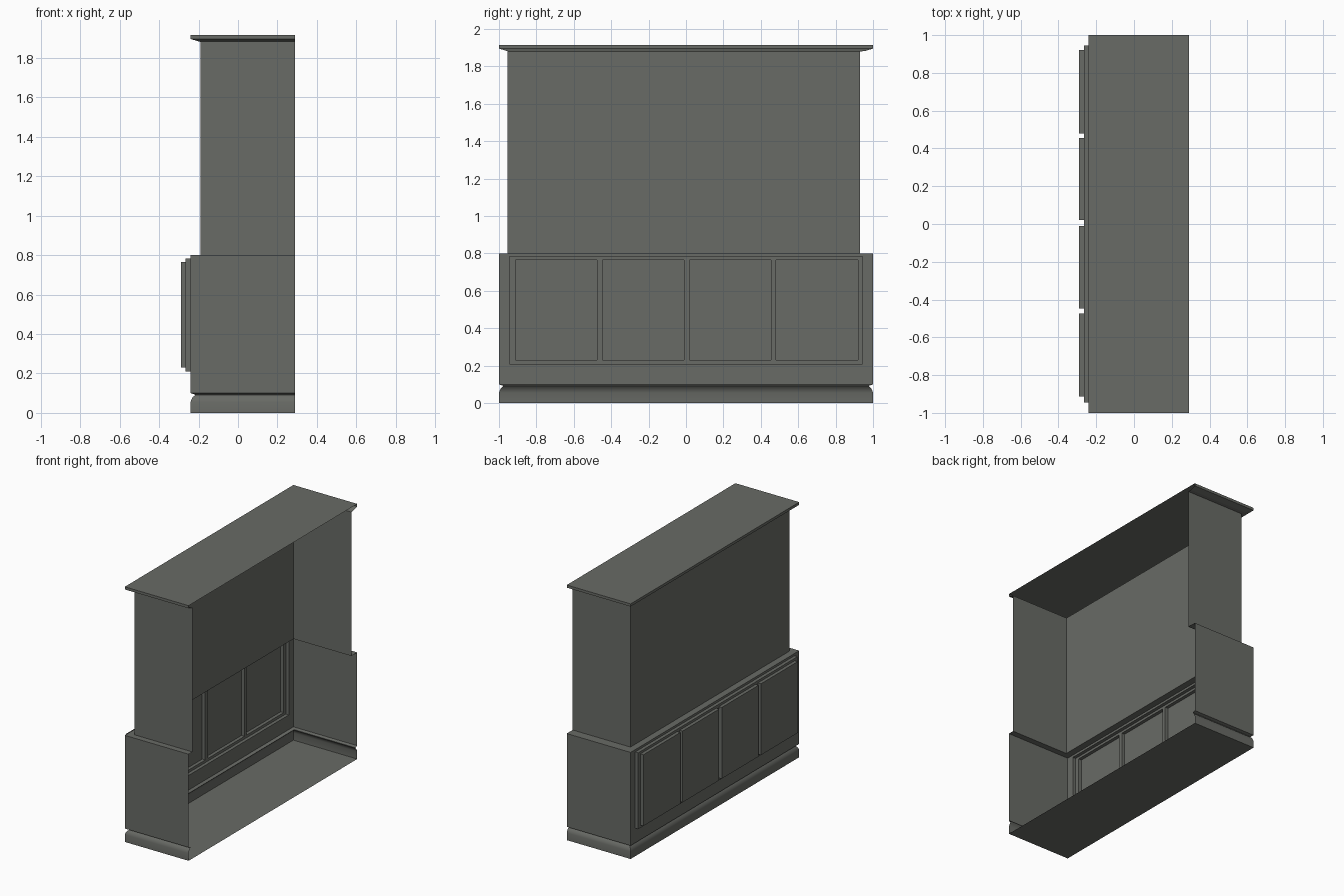
import bpy, bmesh

if "Cube" in bpy.data.objects:
    bpy.data.objects.remove(bpy.data.objects["Cube"])

BACK = 0.29   # open rear edge of the shell

grey = bpy.data.materials.new("dark_grey")
grey.diffuse_color = (0.14, 0.146, 0.132, 1)
grey.use_nodes = True
grey.node_tree.nodes["Principled BSDF"].inputs["Base Color"].default_value = grey.diffuse_color


def finish(name, bm, smooth=False):
    bmesh.ops.remove_doubles(bm, verts=bm.verts, dist=0.0005)
    me = bpy.data.meshes.new(name)
    bm.to_mesh(me)
    bm.free()
    me.materials.append(grey)
    ob = bpy.data.objects.new(name, me)
    bpy.context.collection.objects.link(ob)
    if smooth:
        bpy.context.view_layer.objects.active = ob
        ob.select_set(True)
        bpy.ops.object.shade_smooth_by_angle(angle=0.6)
        ob.select_set(False)


def quad(bm, pts):
    bm.faces.new([bm.verts.new(p) for p in pts])


def u_shell(name, rings, floor=False, lid=False, front=True, smooth=False):
    """Three-sided shell, open at the rear; rings are (z, x_front, y_min, y_max)."""
    bm = bmesh.new()
    loops = [[(BACK, a, z), (x, a, z), (x, b, z), (BACK, b, z)] for z, x, a, b in rings]
    for lo, hi in zip(loops, loops[1:]):
        for i in range(3):
            if i == 1 and not front:
                continue
            quad(bm, [lo[i + 1], lo[i], hi[i], hi[i + 1]])
    if floor:
        quad(bm, loops[0])
    if lid:
        quad(bm, loops[-1][::-1])
    finish(name, bm, smooth)


# plinth with a coved groove on top
u_shell("plinth",
        [(z, -0.24 + d, -1 + d, 1 - d) for z, d in
         ((0, 0), (0.055, 0), (0.068, 0.004), (0.08, 0.011), (0.09, 0.022),
          (0.093, 0.022), (0.1, 0))], floor=True, smooth=True)

# lower cabinet sides
u_shell("lower_sides", [(0.1, -0.24, -1, 1), (0.8, -0.24, -1, 1)], front=False)

# lower front: raised panel carrying four raised doors, pressed as one sheet
ys = [-1, -0.945, -0.912, -0.475, -0.447, -0.01, 0.02, 0.455, 0.48, 0.92, 0.945, 1]
zs = [0.1, 0.21, 0.23, 0.765, 0.783, 0.8]


def depth(i, j):
    if i in (0, 10) or j in (0, 4):
        return -0.24
    return -0.29 if j == 2 and i in (2, 4, 6, 8) else -0.265


bm = bmesh.new()
for i in range(11):
    for j in range(5):
        x, y0, y1, z0, z1 = depth(i, j), ys[i], ys[i + 1], zs[j], zs[j + 1]
        quad(bm, [(x, y1, z0), (x, y0, z0), (x, y0, z1), (x, y1, z1)])
        if i < 10 and depth(i + 1, j) != x:
            r = depth(i + 1, j)
            quad(bm, [(r, y1, z0), (x, y1, z0), (x, y1, z1), (r, y1, z1)])
        if j < 4 and depth(i, j + 1) != x:
            t = depth(i, j + 1)
            quad(bm, [(x, y0, z1), (t, y0, z1), (t, y1, z1), (x, y1, z1)])
finish("door_front", bm)

# upper cabinet, starting with the ledge on top of the lower one
u_shell("upper_cabinet", [(0.8, -0.24, -1, 1), (0.8, -0.19, -0.955, 0.93),
                          (1.88, -0.19, -0.955, 0.93)])

# cornice and top
u_shell("cornice", [(1.88, -0.19, -0.955, 0.93), (1.882, -0.195, -0.955, 0.955),
                    (1.895, -0.24, -1, 1), (1.915, -0.24, -1, 1)], lid=True)
